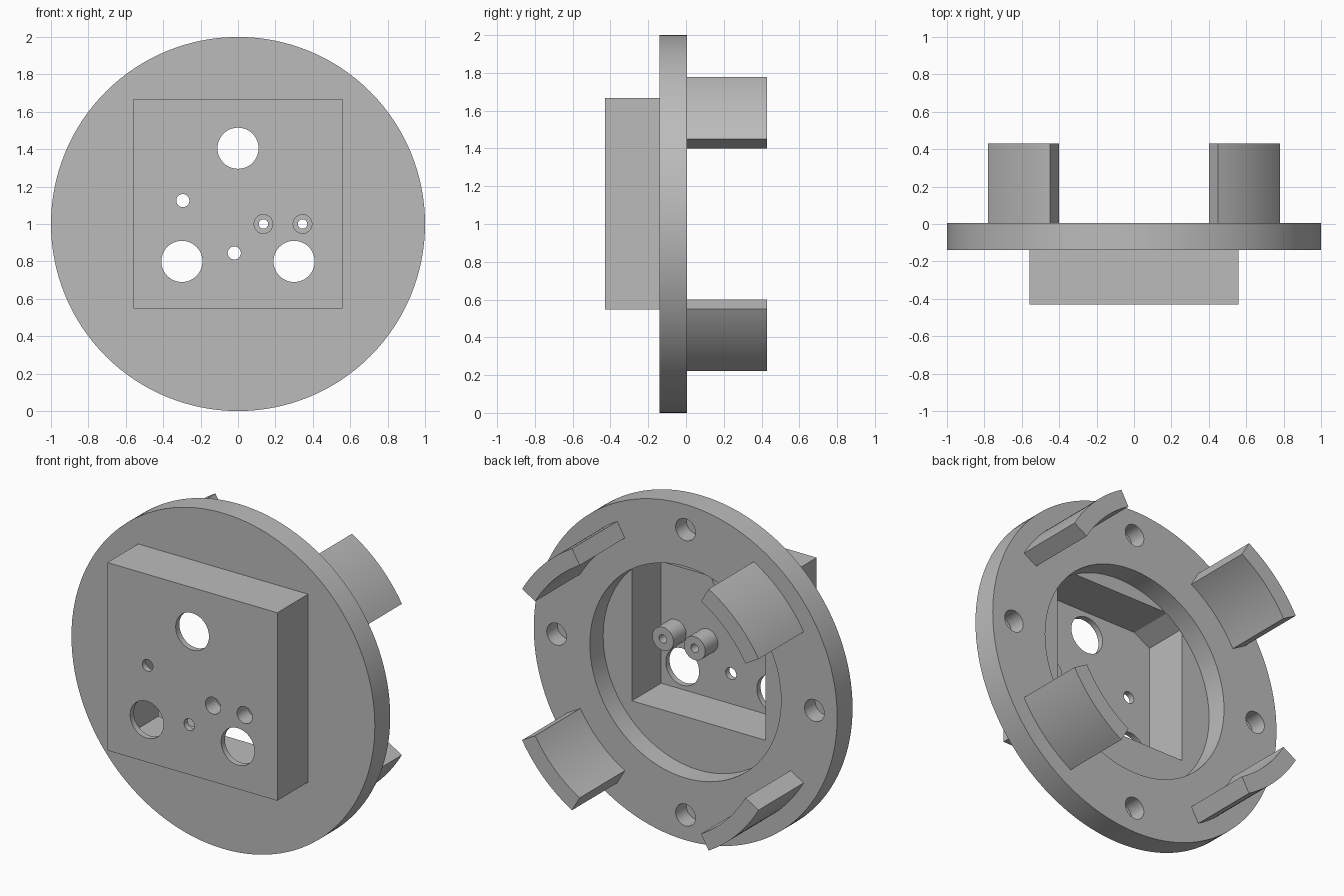
import bpy, bmesh
from math import cos, sin, radians, tau

cube = bpy.data.objects.get("Cube")
if cube:
    bpy.data.objects.remove(cube, do_unlink=True)

grey = bpy.data.materials.new("plain grey")
grey.use_nodes = True
grey.diffuse_color = (0.5, 0.5, 0.5, 1)
grey.node_tree.nodes["Principled BSDF"].inputs["Base Color"].default_value = (0.5, 0.5, 0.5, 1)


def circle(x, z, r, n=48):
    return [(x + r * cos(tau * i / n), z + r * sin(tau * i / n)) for i in range(n)]


def arc(r, start, end, n=16):
    angles = [radians(start + (end - start) * i / n) for i in range(n + 1)]
    return [(r * cos(a), 1 + r * sin(a)) for a in angles]


def rect(half, bottom, top):
    return [(-half, bottom), (half, bottom), (half, top), (-half, top)]


def prism(name, outline, y0, y1):
    """Extrude an x-z outline along y."""
    bm = bmesh.new()
    face = bm.faces.new([bm.verts.new((x, y0, z)) for x, z in outline])
    ext = bmesh.ops.extrude_face_region(bm, geom=[face])
    verts = [v for v in ext["geom"] if isinstance(v, bmesh.types.BMVert)]
    bmesh.ops.translate(bm, verts=verts, vec=(0, y1 - y0, 0))
    bmesh.ops.recalc_face_normals(bm, faces=bm.faces)
    mesh = bpy.data.meshes.new(name)
    bm.to_mesh(mesh)
    bm.free()
    mesh.materials.append(grey)
    obj = bpy.data.objects.new(name, mesh)
    bpy.context.collection.objects.link(obj)
    return obj


def select(obj):
    bpy.ops.object.select_all(action="DESELECT")
    obj.select_set(True)
    bpy.context.view_layer.objects.active = obj


def combine(operation, outline, y0, y1):
    """Join a prism to the housing or cut it away."""
    tool = prism("tool", outline, y0, y1)
    mod = housing.modifiers.new("combine", "BOOLEAN")
    mod.operation, mod.solver, mod.object = operation, "EXACT", tool
    select(housing)
    bpy.ops.object.modifier_apply(modifier=mod.name)
    bpy.data.objects.remove(tool, do_unlink=True)


FRONT, FLOOR, BACK = -0.43, -0.395, 0.005

# Round flange with the square box on its front
housing = prism("housing", circle(0, 1, 1, 128), -0.14, BACK)
combine("UNION", rect(0.56, 0.547, 1.667), FRONT, -0.08)

# Round recess at the back, then the box pocket with its clipped top corners
combine("DIFFERENCE", circle(0, 1, 0.63, 96), -0.12, 0.1)
pocket = [(-0.44, 0.665), (0.44, 0.665), (0.44, 1.485),
          (0.335, 1.545), (-0.335, 1.545), (-0.44, 1.485)]
combine("DIFFERENCE", pocket, FLOOR, -0.118)

# Two screw posts with counterbores from the front
for x in (0.136, 0.345):
    combine("UNION", circle(x, 1, 0.07), -0.41, -0.275)
    combine("DIFFERENCE", circle(x, 1, 0.05), -0.5, -0.33)
    combine("DIFFERENCE", circle(x, 1, 0.025, 32), -0.4, -0.2)

# Through holes in the front wall
for x, z, r in ((0, 1.405, 0.11), (-0.3, 0.8, 0.11), (0.3, 0.8, 0.11),
                (-0.295, 1.125, 0.035), (-0.02, 0.845, 0.035)):
    combine("DIFFERENCE", circle(x, z, r), -0.5, -0.36)

# Blind holes around the back of the flange
for i in range(4):
    a = tau * i / 4
    combine("DIFFERENCE", circle(0.85 * cos(a), 1 + 0.85 * sin(a), 0.065), -0.095, 0.1)

# Four curved tabs behind the flange
parts = [housing]
for i, name in enumerate(("upper_left", "upper_right", "lower_right", "lower_left")):
    start = 30 + 90 * i
    outline = arc(0.9, start, start + 30) + arc(0.8, start + 30, start)
    parts.append(prism(name + "_tab", outline, -0.02, 0.43))

for obj in parts:
    select(obj)
    bpy.ops.object.shade_smooth_by_angle(angle=radians(25))
